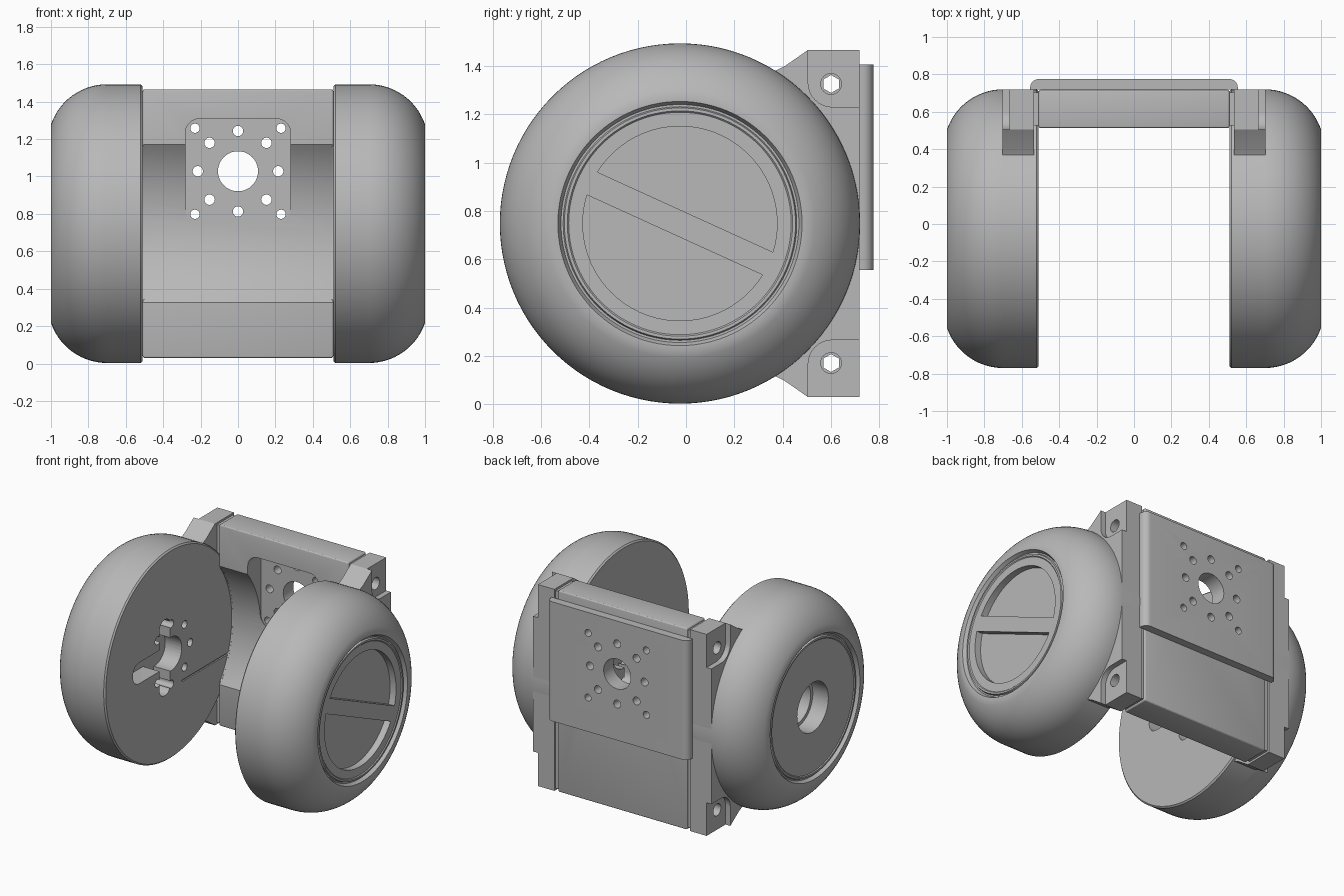
import bpy, bmesh, math
from math import sin, cos, pi, radians

if "Cube" in bpy.data.objects:
    bpy.data.objects.remove(bpy.data.objects["Cube"])

grey = bpy.data.materials.new("plain grey")
grey.use_nodes = True
grey.diffuse_color = (0.48, 0.48, 0.48, 1)
grey.node_tree.nodes["Principled BSDF"].inputs["Base Color"].default_value = (0.48, 0.48, 0.48, 1)

CY, CZ = -0.025, 0.748      # wheel axis
R = 0.745                   # wheel radius
FRONT, BACK = 0.512, 0.718  # beam depth range
BOTTOM, TOP = 0.03, 1.466
HZ = 1.028                  # height of the mounting hole pattern


def to_object(name, bm):
    bmesh.ops.recalc_face_normals(bm, faces=bm.faces)
    mesh = bpy.data.meshes.new(name)
    bm.to_mesh(mesh)
    bm.free()
    mesh.materials.append(grey)
    obj = bpy.data.objects.new(name, mesh)
    bpy.context.collection.objects.link(obj)
    return obj


def prism(name, outline, axis, lo, hi):
    """Extrude an outline: (y, z) points along x, or (x, z) points along y."""
    bm = bmesh.new()
    place = (lambda a, b: (lo, a, b)) if axis == "x" else (lambda a, b: (a, lo, b))
    face = bm.faces.new([bm.verts.new(place(a, b)) for a, b in outline])
    new = bmesh.ops.extrude_face_region(bm, geom=[face])["geom"]
    step = (hi - lo, 0, 0) if axis == "x" else (0, hi - lo, 0)
    bmesh.ops.translate(bm, vec=step, verts=[g for g in new if isinstance(g, bmesh.types.BMVert)])
    return to_object(name, bm)


def circle(a, b, r, n=24):
    return [(a + r * cos(2 * pi * i / n), b + r * sin(2 * pi * i / n)) for i in range(n)]


def rounded(a, b, half_w, half_h, r, n=8):
    pts = []
    for k, (sa, sb) in enumerate([(1, 1), (-1, 1), (-1, -1), (1, -1)]):
        for i in range(n + 1):
            t = pi / 2 * (k + i / n)
            pts.append((a + sa * (half_w - r) + r * cos(t), b + sb * (half_h - r) + r * sin(t)))
    return pts


def lathe(name, profile, side):
    """Spin (x, radius) points around the wheel axis."""
    bm = bmesh.new()
    verts = [bm.verts.new((side * x, CY, CZ + r)) for x, r in profile]
    edges = [bm.edges.new(pair) for pair in zip(verts, verts[1:])]
    bmesh.ops.spin(bm, geom=verts + edges, axis=(1, 0, 0), cent=(0, CY, CZ),
                   angle=2 * pi, steps=112, use_merge=True)
    bmesh.ops.remove_doubles(bm, verts=bm.verts, dist=1e-5)
    return to_object(name, bm)


def bake(obj):
    graph = bpy.context.evaluated_depsgraph_get()
    mesh = bpy.data.meshes.new_from_object(obj.evaluated_get(graph))
    obj.modifiers.clear()
    obj.data = mesh


def bevel(obj, width, segments=3):
    mod = obj.modifiers.new("bevel", "BEVEL")
    mod.width, mod.segments = width, segments
    mod.limit_method, mod.angle_limit = "ANGLE", radians(60)
    bake(obj)


def cut(obj, cutters):
    for c in cutters:
        mod = obj.modifiers.new("cut", "BOOLEAN")
        mod.operation, mod.solver, mod.object = "DIFFERENCE", "EXACT", c
    bake(obj)
    for c in cutters:
        bpy.data.objects.remove(c)


def bolt_ring(a, b):
    return [circle(a + 0.215 * cos(k * pi / 4), b + 0.215 * sin(k * pi / 4), 0.028, 16) for k in range(8)]


def mount_cutters():
    shapes = [circle(0, HZ, 0.107, 40)] + bolt_ring(0, HZ)
    shapes += [circle(sx * 0.23, HZ + sz * 0.23, 0.025, 16) for sx in (-1, 1) for sz in (-1, 1)]
    return [prism("cutter", s, "y", 0.6, 0.85) for s in shapes]


def bolt_cutters(r, n, lo, hi):
    return [prism("cutter", [(a, b) for b, a in circle(CZ + s * 0.577, 0.6, r, n)], "x", lo, hi)
            for s in (-1, 1)]


def beam_outline(inset=0.0):
    """Beam section with a hollow arc concentric with the wheels."""
    f, b, lo, hi = FRONT + inset, BACK - inset, BOTTOM + inset, TOP - inset
    reach = math.acos((f - CY) / 0.683)
    arc = [(CY + 0.683 * cos(t), CZ + 0.683 * sin(t))
           for t in [reach * (1 - 2 * i / 24) for i in range(25)]]
    return [(b, lo), (b, hi), (f, hi)] + arc + [(f, lo)]


# Central beam with square pocket and bolt pattern
beam = prism("rear_beam", beam_outline(), "x", -0.51, 0.51)
bevel(beam, 0.012)
pocket = prism("cutter", rounded(0, HZ, 0.282, 0.282, 0.08), "y", 0.3, 0.662)
cut(beam, [pocket] + mount_cutters() + bolt_cutters(0.037, 6, -0.9, 0.9))

# Back mounting plate with rounded side edges
t = 0.045
outline = [(-0.555, 0.555), (0.555, 0.555), (0.555, 1.405), (-0.555, 1.405)]
plate = prism("back_plate", outline, "y", BACK, 0.775)
bm = bmesh.new()
bm.from_mesh(plate.data)
edges = [e for e in bm.edges if all(v.co.y > 0.77 for v in e.verts)
         and abs(e.verts[0].co.x - e.verts[1].co.x) < 0.01]
bmesh.ops.bevel(bm, geom=edges, offset=t, segments=8, profile=0.5, affect="EDGES")
bm.to_mesh(plate.data)
bm.free()
cut(plate, mount_cutters())

# Wheel profile: flat inner face, rounded shoulder, lipped hub cap
wheel_profile = [(0.51, 0), (0.51, R - 0.01), (0.52, R)]
SH = 0.317
for i in range(15):
    a = math.asin(0.3 / SH) * i / 14
    wheel_profile.append((0.7 + SH * sin(a), R - SH + SH * cos(a)))
wheel_profile += [(1.0, 0.505), (0.975, 0.492), (0.975, 0.483), (0.988, 0.478),
                  (0.988, 0.466), (0.982, 0.46), (0.982, 0)]


def half_disc(sign):
    """Half-disc recess outline beside the slanted grip bar."""
    gap, r, tilt = 0.052, 0.402, radians(-24.5)
    start = math.asin(gap / r)
    pts = []
    for i in range(33):
        a = start + (pi - 2 * start) * i / 32
        u, v = r * cos(a), sign * r * sin(a)
        pts.append((CY + u * cos(tilt) - v * sin(tilt), CZ + u * sin(tilt) + v * cos(tilt)))
    return pts


for side, label in ((1, "left"), (-1, "right")):
    def span(name, outline, lo, hi):
        a, b = sorted((side * lo, side * hi))
        return prism(name, outline, "x", a, b)

    # Wheel: motor mount recess inside, grip or axle hole outside
    wheel = lathe(label + "_wheel", wheel_profile, side)
    inner = [circle(CY, CZ, 0.12, 32), rounded(CY - 0.2, CZ, 0.23, 0.075, 0.07),
             rounded(CY - 0.07, CZ, 0.06, 0.27, 0.055)] + bolt_ring(CY, CZ)
    cutters = [span("cutter", s, 0.4, 0.64) for s in inner]
    cutters.append(span("cutter", rounded(CY + 0.45, CZ - 0.24, 0.33, 0.006, 0.005, 2), 0.4, 0.52))
    if side > 0:
        cutters += [span("cutter", half_disc(s), 0.935, 1.2) for s in (1, -1)]
    else:
        cutters += [span("cutter", circle(CY, CZ, 0.175, 48), 0.86, 1.2),
                    span("cutter", circle(CY, CZ, 0.15, 48), 0.72, 1.2)]
    cut(wheel, cutters)

    # End bracket with bolt ears and corner pockets
    upper = [(0.37, 0.632), (0.41, 0.652), (0.505, 0.718), (BACK, 0.718)]
    outline = [(y, CZ + h) for y, h in upper] + [(y, CZ - h) for y, h in reversed(upper)]
    bracket = span(label + "_bracket", outline, 0.535, 0.703)
    cutters = [span("cutter", rounded(0.505 + 0.25, CZ + s * 0.732, 0.25, 0.25, 0.1), 0.665, 0.9)
               for s in (-1, 1)]
    a, b = sorted((side * 0.4, side * 0.9))
    cut(bracket, cutters + bolt_cutters(0.043, 24, a, b))

    # Recessed spacer forming the groove beside the beam
    spacer = span(label + "_groove_spacer", beam_outline(0.014), 0.5, 0.54)
    cut(spacer, bolt_cutters(0.037, 6, -0.9, 0.9))

# Smooth shading on curved surfaces
bpy.ops.object.select_all(action="DESELECT")
parts = [o for o in bpy.context.collection.objects
         if o.type == "MESH" and o.data.materials and o.data.materials[0] == grey]
for o in parts:
    o.select_set(True)
bpy.context.view_layer.objects.active = beam
bpy.ops.object.shade_smooth_by_angle(angle=radians(25))
